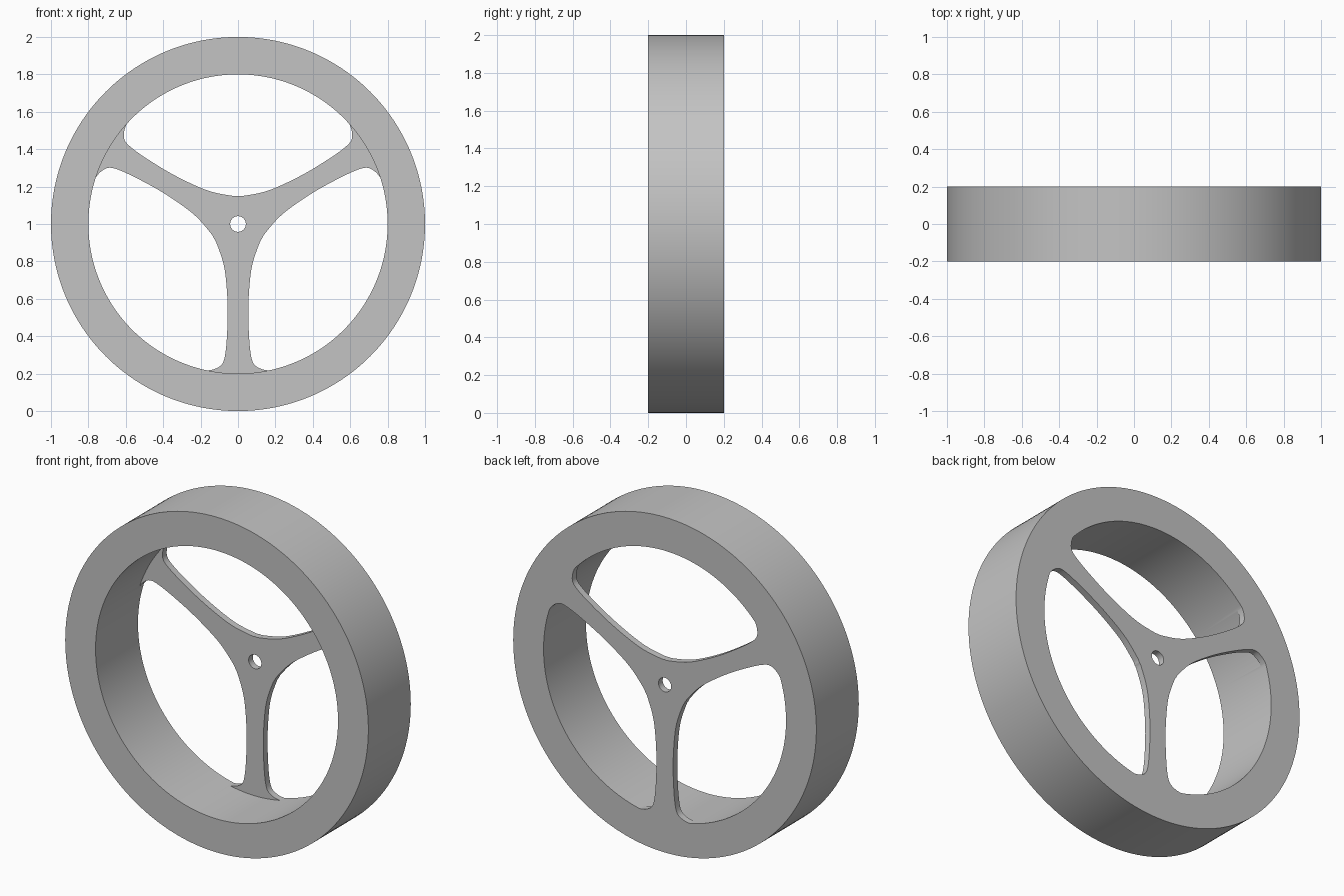
import bpy
from math import cos, sin, tau, radians
from mathutils import Vector

cube = bpy.data.objects.get("Cube")
if cube:
    bpy.data.objects.remove(cube)

grey = bpy.data.materials.new("plain grey")
grey.use_nodes = True
colour = (0.55, 0.55, 0.55, 1)
grey.diffuse_color = colour
grey.node_tree.nodes["Principled BSDF"].inputs["Base Color"].default_value = colour


def circle(radius, count):
    return [(radius * cos(tau * i / count), radius * sin(tau * i / count)) for i in range(count)]


def smooth_path(pts, steps=6):
    """Catmull-Rom through all points except the first and last guides."""
    pts = [Vector(p) for p in pts]
    out = []
    for p0, p1, p2, p3 in zip(pts, pts[1:], pts[2:], pts[3:]):
        for i in range(steps):
            t = i / steps
            out.append(p1 + 0.5 * t * (p2 - p0 + t * (2 * p0 - 5 * p1 + 4 * p2 - p3
                                                    + t * (3 * (p1 - p2) + p3 - p0))))
    return out + [pts[-2]]


def plate(name, outlines, y_front, y_back):
    """Filled upright plate; later outlines become holes in the first."""
    curve = bpy.data.curves.new(name, 'CURVE')
    curve.dimensions = '2D'
    curve.fill_mode = 'BOTH'
    curve.extrude = (y_back - y_front) / 2
    for outline in outlines:
        spline = curve.splines.new('POLY')
        spline.points.add(len(outline) - 1)
        for point, (x, z) in zip(spline.points, outline):
            point.co = (x, z, 0, 1)
        spline.use_cyclic_u = True
    obj = bpy.data.objects.new(name, curve)
    bpy.context.collection.objects.link(obj)
    obj.location = (0, (y_front + y_back) / 2, 1)
    obj.rotation_euler = (radians(90), 0, 0)
    bpy.ops.object.select_all(action='DESELECT')
    obj.select_set(True)
    bpy.context.view_layer.objects.active = obj
    bpy.ops.object.convert(target='MESH')
    obj = bpy.context.view_layer.objects.active
    # Weld caps to walls so the plate is a closed solid
    weld = obj.modifiers.new("weld", 'WELD')
    weld.merge_threshold = 0.0001
    bpy.ops.object.modifier_apply(modifier=weld.name)
    return obj


# Spoke edge: distance along the spoke, half width; flares into hub and rim
edge = smooth_path([(0.05, 0.144), (0.075, 0.13), (0.1, 0.116), (0.2, 0.081), (0.3, 0.064),
                    (0.45, 0.055), (0.6, 0.059), (0.7, 0.069), (0.75, 0.086),
                    (0.775, 0.125), (0.783, 0.17), (0.779, 0.21)])
edge.append(edge[-1] * 1.04)

# Three-armed outline, each arm reaching a little into the rim
arms = []
for angle in (-90, 30, 150):
    a = radians(angle)
    along, across = Vector((cos(a), sin(a))), Vector((-sin(a), cos(a)))
    arms += [along * s - across * w for s, w in edge]
    arms += [along * s + across * w for s, w in reversed(edge[1:])]

spokes = plate("spokes", [arms, circle(0.042, 32)], 0.16, 0.2)
wheel = plate("wheel", [circle(1, 192), circle(0.8, 192)], -0.2, 0.2)

# Fuse spokes flush with the back of the rim
union = wheel.modifiers.new("fuse spokes", 'BOOLEAN')
union.operation = 'UNION'
union.solver = 'EXACT'
union.object = spokes
bpy.ops.object.modifier_apply(modifier=union.name)
bpy.data.objects.remove(spokes)

wheel.data.materials.clear()
wheel.data.materials.append(grey)
bpy.ops.object.shade_smooth_by_angle(angle=radians(30))
